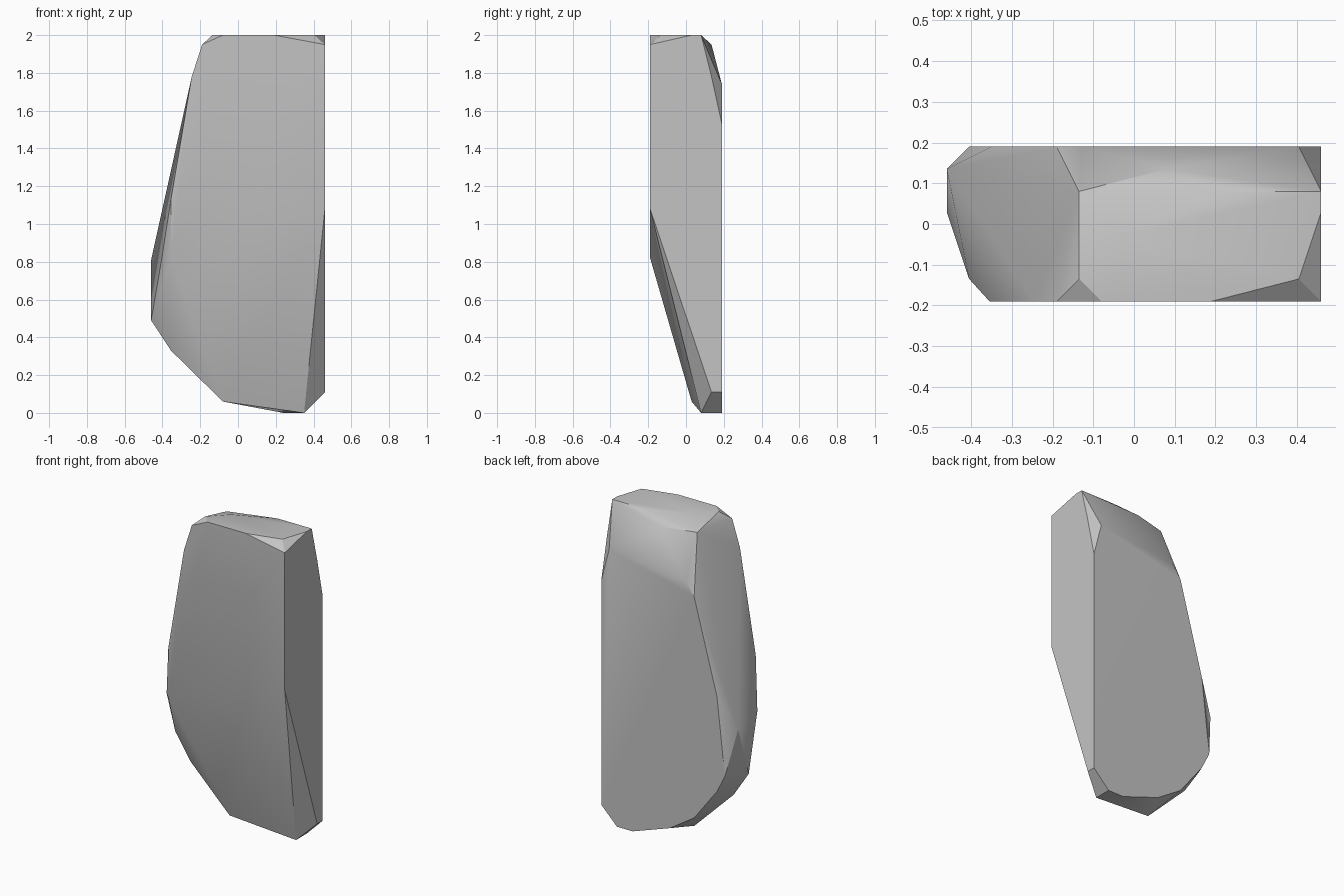
import bpy
import bmesh
from math import radians

default_cube = bpy.data.objects.get("Cube")
if default_cube:
    bpy.data.objects.remove(default_cube, do_unlink=True)

SIDE, DEPTH, HEIGHT = 0.46, 0.19, 2.0


def make_material(name, colour):
    material = bpy.data.materials.new(name)
    material.use_nodes = True
    material.diffuse_color = colour
    material.node_tree.nodes["Principled BSDF"].inputs["Base Color"].default_value = colour
    return material


def make_hull(name, corners, material):
    """Chiselled stone: a convex skin around its corner points."""
    mesh = bpy.data.meshes.new(name)
    bm = bmesh.new()
    for corner in corners:
        bm.verts.new(corner)
    bmesh.ops.remove_doubles(bm, verts=bm.verts, dist=0.001)
    hull = bmesh.ops.convex_hull(bm, input=bm.verts, use_existing_faces=False)
    spare = {g for g in hull["geom_interior"] + hull["geom_unused"]
             if isinstance(g, bmesh.types.BMVert)}
    bmesh.ops.delete(bm, geom=list(spare), context="VERTS")
    # Merge the coplanar triangles into clean flat facets
    bmesh.ops.dissolve_limit(bm, angle_limit=radians(1), verts=bm.verts, edges=bm.edges)
    bmesh.ops.recalc_face_normals(bm, faces=bm.faces)
    bm.to_mesh(mesh)
    bm.free()
    mesh.materials.append(material)
    stone = bpy.data.objects.new(name, mesh)
    bpy.context.collection.objects.link(stone)
    return stone


# Outline of the flat front facet (x, z)
front_outline = [(SIDE, 1.95), (0.19, HEIGHT), (-0.08, HEIGHT), (-0.19, 1.95),
                 (-0.245, 1.78), (-0.355, 1.13), (-0.355, 0.82), (SIDE, 1.08)]

# Outline of the flat back facet (x, z)
back_outline = [(SIDE, 1.53), (0.405, 1.74), (-0.13, 1.68), (-0.19, 1.6),
                (-0.35, 1.01), (-0.405, 0.52), (-0.35, 0.41), (-0.19, 0.2),
                (-0.02, 0.09), (0.24, 0), (0.35, 0), (SIDE, 0.11)]

# Outline of the top facet (x, y)
top_outline = [(SIDE, 0.08), (SIDE, 0.03), (0.405, -0.135),
               (-0.135, -0.135), (-0.03, -0.03), (0.22, 0.08)]

# Bulge on the rounded side (y, z)
bulge_outline = [(0.03, 0.49), (0.135, 0.81)]

# Corners of the bevels between the facets
bevel_corners = [(SIDE, 0.135, 0.11), (SIDE, 0.135, 1.78),
                 (0.35, 0.08, 0), (-0.08, 0.03, 0.06),
                 (-0.355, 0.03, 0.33), (-0.405, -0.135, 0.81),
                 (-0.135, 0.08, 1.95), (0.08, 0.135, 1.95)]

corners = [(x, -DEPTH, z) for x, z in front_outline]
corners += [(x, DEPTH, z) for x, z in back_outline]
corners += [(x, y, HEIGHT) for x, y in top_outline]
corners += [(-SIDE, y, z) for y, z in bulge_outline]
corners += bevel_corners

stone_grey = make_material("stone grey", (0.55, 0.55, 0.55, 1))
stone = make_hull("standing_stone", corners, stone_grey)

# Soft shading across the shallow facets, sharp on the hard edges
bpy.ops.object.select_all(action="DESELECT")
stone.select_set(True)
bpy.context.view_layer.objects.active = stone
bpy.ops.object.shade_smooth_by_angle(angle=radians(30))
